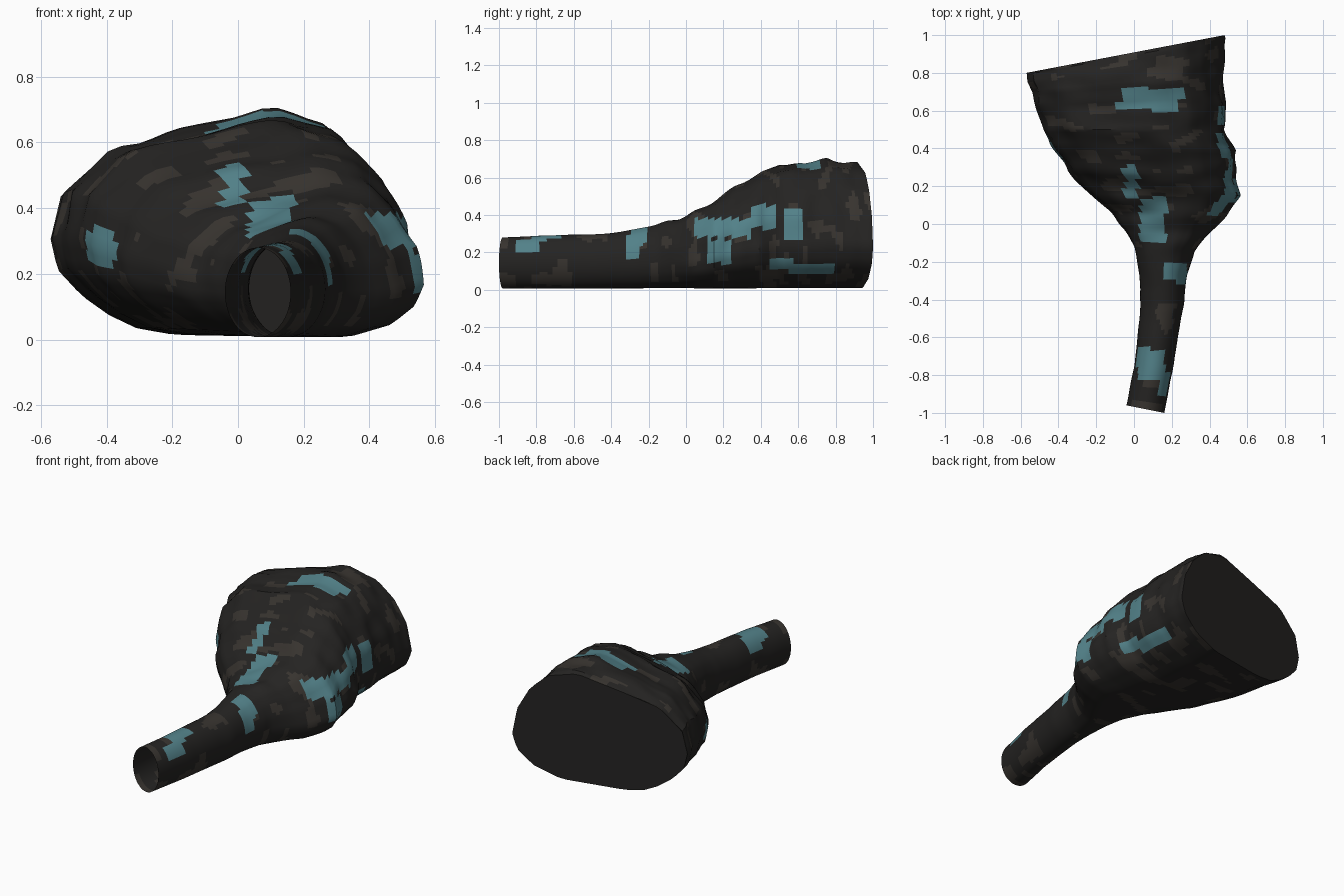
import bpy, bmesh, math
from mathutils import Vector, noise

if "Cube" in bpy.data.objects:
    bpy.data.objects.remove(bpy.data.objects["Cube"])

AROUND, STEPS = 64, 6

# Stations: left x,y / right x,y / top z / blend from round tube to wide trunk
stations = [
    (-.04, -.96, .16, -1.0, .28, 0), (.00, -.76, .21, -.74, .29, 0),
    (.02, -.60, .235, -.58, .295, 0), (.035, -.42, .265, -.42, .30, 0),
    (.03, -.27, .28, -.27, .325, .2), (.00, -.12, .32, -.15, .36, .5),
    (-.05, -.03, .41, -.04, .385, .8), (-.13, .07, .49, .04, .42, 1),
    (-.25, .18, .565, .15, .48, 1), (-.35, .28, .54, .26, .56, 1),
    (-.44, .42, .54, .39, .63, 1), (-.48, .50, .48, .50, .68, 1),
    (-.52, .61, .49, .65, .675, 1), (-.54, .70, .47, .78, .705, 1),
    (-.56, .75, .48, .90, .69, 1), (-.57, .80, .48, 1.0, .67, 1)]

# Wide trunk cross-section, unit box, clockwise from the left side
wide = [(0, .45), (.03, .65), (.16, .83), (.37, .91), (.63, 1), (.8, .93),
        (.9, .78), (.97, .58), (1, .33), (.97, .2), (.88, .08), (.72, 0),
        (.36, .01), (.25, .04), (.17, .1), (.09, .19), (.02, .31)]


def resample(pts, n):
    pts = [Vector(p) for p in pts] + [Vector(pts[0])]
    lens = [(b - a).length for a, b in zip(pts, pts[1:])]
    total, out = sum(lens), []
    for i in range(n):
        d, k = total * i / n, 0
        while d > lens[k]:
            d -= lens[k]
            k += 1
        out.append(pts[k].lerp(pts[k + 1], d / lens[k]))
    return out


wide_ring = resample(wide, AROUND)
round_ring = [Vector((.5 - .5 * math.cos(2 * math.pi * i / AROUND),
                      .5 + .5 * math.sin(2 * math.pi * i / AROUND))) for i in range(AROUND)]


def ring(s, lumps):
    xl, yl, xr, yr, top, w = s
    pts = []
    for a, b in zip(round_ring, wide_ring):
        u, v = a.lerp(b, w)
        p = Vector((xl + (xr - xl) * u, yl + (yr - yl) * u, .008 + (top - .008) * v))
        # bark-like lumps, fading out towards the underside and the ends
        amt = lumps * (.15 + .85 * w) * min(1, v * 2)
        n = noise.noise(Vector((p.x * 5, p.y * 11, p.z * 5)))
        out = Vector((u - .5, 0, v - .45))
        if out.length > 0:
            p += out.normalized() * n * .02 * amt
        pts.append(p)
    return pts


# Hollow log: open at the narrow front, capped at the wide back
bm = bmesh.new()
rings = []
for a, b in zip(stations, stations[1:]):
    for k in range(STEPS):
        t = k / STEPS
        lump = 0 if not rings else 1
        rings.append(ring([p + (q - p) * t for p, q in zip(a, b)], lump))
rings.append(ring(stations[-1], 0))
rows = [[bm.verts.new(p) for p in r] for r in rings]
for r0, r1 in zip(rows, rows[1:]):
    for i in range(AROUND):
        j = (i + 1) % AROUND
        bm.faces.new((r0[i], r0[j], r1[j], r1[i]))
cap = bm.faces.new(rows[-1])
bmesh.ops.recalc_face_normals(bm, faces=bm.faces)
bm.normal_update()
if cap.normal.y < 0:
    bmesh.ops.reverse_faces(bm, faces=bm.faces)
    bm.normal_update()

# Moss patches: on top as x,y boxes, on the right side as y,z boxes
top_moss = [(-.08, .25, .60, .72), (-.05, .02, .14, .32), (.03, .17, -.10, .14),
            (.16, .28, -.30, -.21), (.0, .16, -.75, -.66), (.02, .17, -.83, -.75)]
side_moss = [(.05, .35, .28, .38), (.12, .25, .14, .27), (.35, .48, .33, .45),
             (.52, .62, .26, .42), (.44, .58, .12, .18), (.55, .80, .09, .14),
             (-.33, -.24, .17, .29), (-.9, -.77, .20, .27)]


def inside(a, b, boxes):
    return any(x0 < a < x1 and y0 < b < y1 for x0, x1, y0, y1 in boxes)


for f in bm.faces:
    c, n = f.calc_center_median(), f.normal
    if f is cap:
        continue
    mossy = (n.z > .3 and inside(c.x, c.y, top_moss)) or \
            (n.x > .1 and c.x > .1 and inside(c.y, c.z, side_moss)) or \
            (-.46 < c.x < -.37 and .23 < c.z < .34 and n.x < 0 and c.y < .6)
    streak = noise.noise(Vector((c.x * 6, c.y * 14, c.z * 8 + 3)))
    f.material_index = 1 if mossy else 2 if streak > .28 else 0

mesh = bpy.data.meshes.new("hollow_log")
bm.to_mesh(mesh)
bm.free()
for name, col in (("dark_bark", (.018, .017, .016, 1)), ("teal_moss", (.085, .22, .25, 1)),
                  ("brown_bark", (.038, .033, .028, 1))):
    m = bpy.data.materials.new(name)
    m.diffuse_color = col
    m.use_nodes = True
    m.node_tree.nodes["Principled BSDF"].inputs["Base Color"].default_value = m.diffuse_color
    mesh.materials.append(m)
log = bpy.data.objects.new("hollow_log", mesh)
bpy.context.collection.objects.link(log)
bpy.context.view_layer.objects.active = log
log.select_set(True)
bpy.ops.object.shade_smooth_by_angle(angle=math.radians(35))
